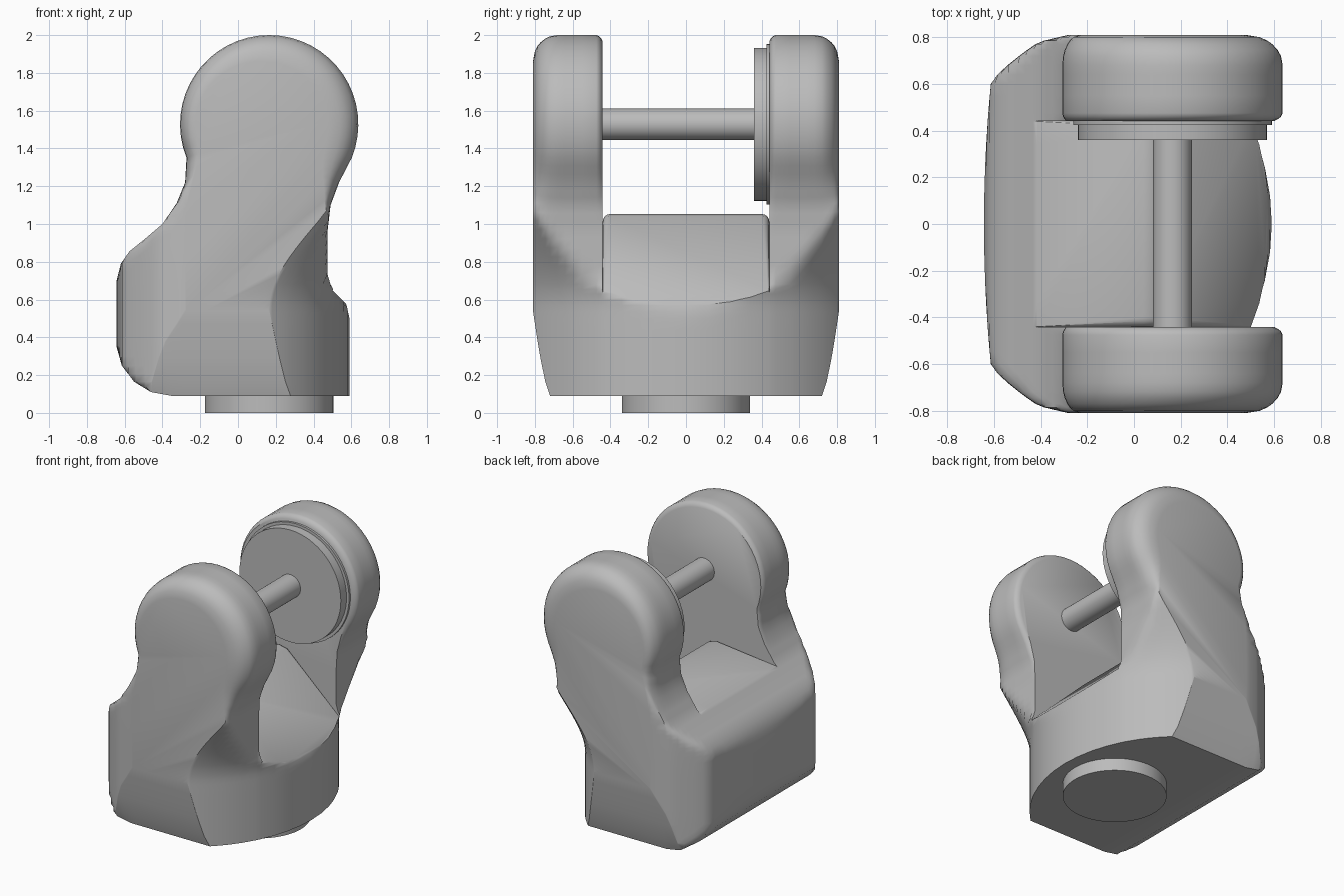
import bpy, bmesh, math
from mathutils import Vector

if "Cube" in bpy.data.objects:
    bpy.data.objects.remove(bpy.data.objects["Cube"])

grey = bpy.data.materials.new("satin_grey")
grey.use_nodes = True
grey.diffuse_color = (0.5, 0.5, 0.5, 1)
grey.node_tree.nodes["Principled BSDF"].inputs["Base Color"].default_value = (0.5, 0.5, 0.5, 1)

HEAD_X, HEAD_Z, HEAD_R = 0.165, 1.528, 0.472


def smoothstep(low, high, v):
    t = min(1, max(0, (v - low) / (high - low)))
    return t * t * (3 - 2 * t)


def finish(bm, name):
    bmesh.ops.recalc_face_normals(bm, faces=bm.faces)
    mesh = bpy.data.meshes.new(name)
    bm.to_mesh(mesh)
    bm.free()
    mesh.materials.append(grey)
    obj = bpy.data.objects.new(name, mesh)
    bpy.context.collection.objects.link(obj)
    return obj


def loft(layers):
    """Skin a stack of closed loops with equal point counts."""
    bm = bmesh.new()
    rings = [[bm.verts.new(p) for p in loop] for loop in layers]
    count = len(rings[0])
    for a, b in zip(rings, rings[1:]):
        for i in range(count):
            j = (i + 1) % count
            bm.faces.new((a[i], a[j], b[j], b[i]))
    bm.faces.new(rings[0])
    bm.faces.new(rings[-1][::-1])
    return bm


def cylinder(name, radius, start, end):
    start, end = Vector(start), Vector(end)
    bpy.ops.mesh.primitive_cylinder_add(
        vertices=64, radius=radius, depth=(end - start).length, location=(start + end) / 2,
        rotation=(end - start).to_track_quat('Z', 'Y').to_euler())
    obj = bpy.context.object
    obj.name = name
    obj.data.materials.append(grey)
    return obj


def smooth(obj, degrees):
    bpy.ops.object.select_all(action='DESELECT')
    obj.select_set(True)
    bpy.context.view_layer.objects.active = obj
    bpy.ops.object.shade_smooth_by_angle(angle=math.radians(degrees))


# Side profile: right flank, round head, left shoulder, underside
right_flank = [(0.59, 0.09), (0.59, 0.5), (0.575, 0.57), (0.545, 0.63), (0.49, 0.68), (0.475, 0.73),
               (0.475, 0.97), (0.49, 1.1), (0.535, 1.22)]
head = [(HEAD_X + HEAD_R * math.cos(math.radians(d)), HEAD_Z + HEAD_R * math.sin(math.radians(d)))
        for d in range(-22, 203, 7)]
left_flank = [(-0.28, 1.22), (-0.325, 1.11), (-0.4, 1.0), (-0.5, 0.915), (-0.575, 0.855), (-0.62, 0.79),
              (-0.643, 0.7), (-0.643, 0.35), (-0.615, 0.25), (-0.55, 0.165), (-0.46, 0.11), (-0.35, 0.09)]
corners = right_flank + head + left_flank
profile = []
for p, q in zip(corners, corners[1:] + corners[:1]):
    p, q = Vector(p), Vector(q)
    steps = max(1, math.ceil((q - p).length / 0.06))
    profile += [p.lerp(q, i / steps) for i in range(steps)]

PIVOT = Vector((0.0, 1.45))


def section(y):
    """Profile at depth y, trimmed by the plan outline and rounded at the rims."""
    a = abs(y)
    bulge = 0.59 - 0.975 + math.sqrt(0.975 ** 2 - a * a)
    left = -0.643 + 0.03 * min(1, a / 0.6) ** 2
    if a > 0.6:
        left += 0.21 * min(1, (a - 0.6) / 0.18) ** 1.3 + 0.13 * max(0, (a - 0.78) / 0.03)
    floor = 0.09 + 0.46 * max(0, (a - 0.72) / 0.09) ** 1.4
    t = min(1, max(0, (a - 0.68) / 0.13))
    inset = 0.25 * (1 - math.sqrt(1 - t * t))
    inset += 0.06 * min(1, max(0, 1 - (a - 0.44) / 0.035)) ** 2
    loop = []
    for p in profile:
        p = PIVOT + (p - PIVOT) * (1 - inset * smoothstep(0.95, 1.4, p.y))
        x, z = p
        limit = bulge + 0.55 * smoothstep(0.55, 1.5, z)
        if x > limit:
            x = limit + 0.02 * (x - limit)
        if x < left:
            x = left + 0.02 * (x - left)
        if z < floor:
            z = floor + 0.02 * (z - floor)
        loop.append((x, y, z))
    return loop


# Forked body
half = [0.12, 0.24, 0.34, 0.44, 0.45, 0.46, 0.475, 0.55, 0.6, 0.64, 0.68, 0.72, 0.745, 0.77, 0.785, 0.8, 0.81]
depths = [-d for d in reversed(half)] + [0] + half
body = finish(loft([section(y) for y in depths]), "forked_body")

# Slot between the arms, with a ridged floor and soft corners
slot = [(-1, 0.9), (-0.45, 0.98), (0.04, 1.053), (0.1, 1.04), (0.59, 0.56), (1, 0.16), (1, 2.4), (-1, 2.4)]
bm = loft([[(x, y, z) for x, z in slot] for y in (-0.441, 0.441)])
rim = [e for e in bm.edges if abs(e.verts[0].co.y - e.verts[1].co.y) < 0.01]
bmesh.ops.bevel(bm, geom=rim, offset=0.04, segments=4, profile=0.5, affect='EDGES')
cutter = finish(bm, "slot_cutter")
cutter.hide_render = True
cut = body.modifiers.new("slot", 'BOOLEAN')
cut.operation = 'DIFFERENCE'
cut.solver = 'EXACT'
cut.object = cutter
bpy.context.view_layer.objects.active = body
bpy.ops.object.modifier_apply(modifier="slot")
bpy.data.objects.remove(cutter)
smooth(body, 38)

# Boss on the back arm, cross pin and foot spigot
for part in (
    cylinder("boss_disc", 0.405, (HEAD_X, 0.36, HEAD_Z), (HEAD_X, 0.47, HEAD_Z)),
    cylinder("boss_collar", 0.425, (HEAD_X, 0.425, HEAD_Z), (HEAD_X, 0.47, HEAD_Z)),
    cylinder("cross_pin", 0.083, (HEAD_X, -0.46, HEAD_Z), (HEAD_X, 0.38, HEAD_Z)),
    cylinder("foot_spigot", 0.34, (HEAD_X, 0, 0), (HEAD_X, 0, 0.12)),
):
    smooth(part, 38)
